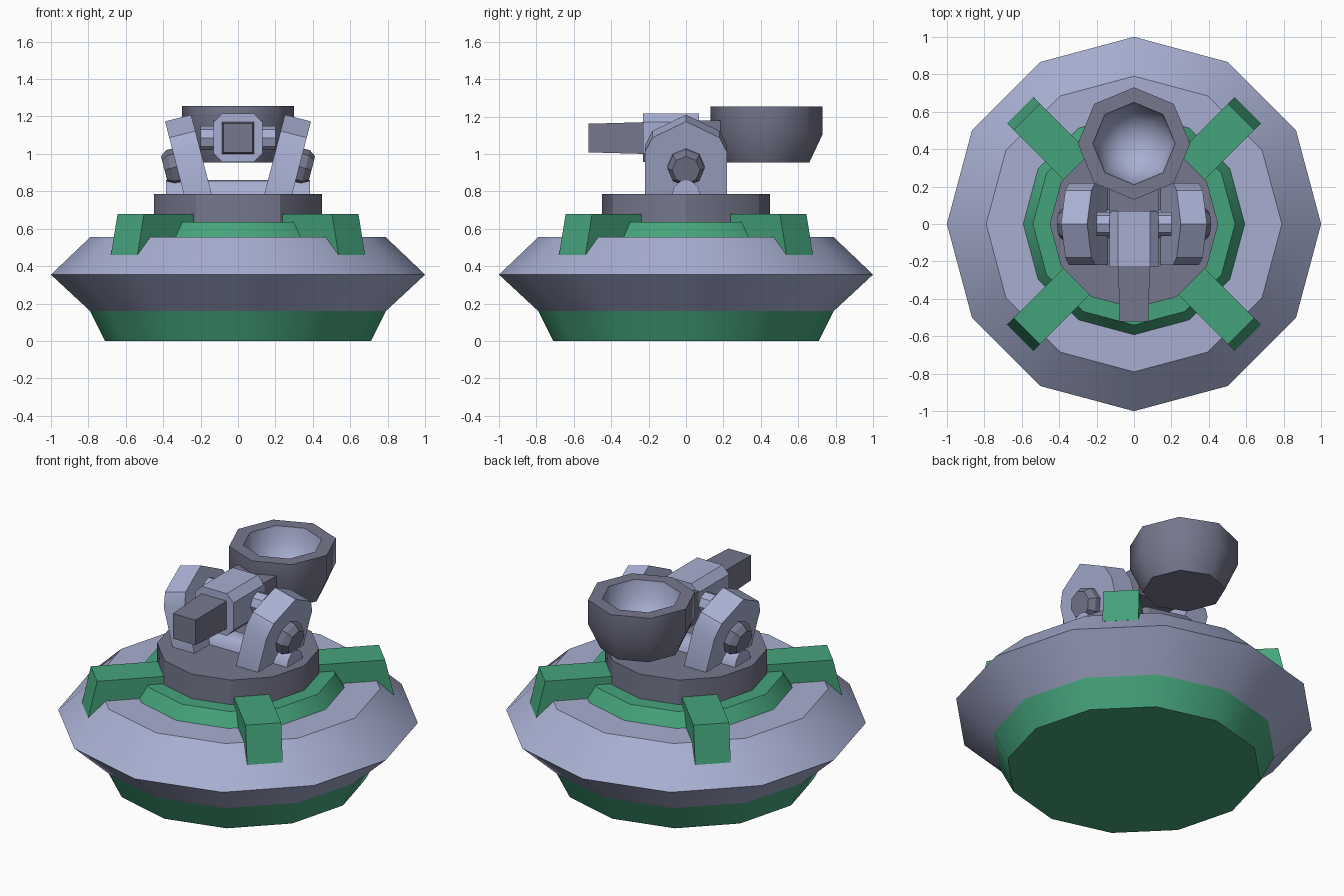
import bpy, bmesh
from math import pi, radians, sin, cos
from mathutils import Matrix, Vector

old = bpy.data.objects.get("Cube")
if old:
    bpy.data.objects.remove(old, do_unlink=True)


def material(name, rgb):
    m = bpy.data.materials.new(name)
    m.use_nodes = True
    m.diffuse_color = (*rgb, 1)
    m.node_tree.nodes["Principled BSDF"].inputs["Base Color"].default_value = (*rgb, 1)
    return m


LIGHT = material("pale blue grey", (0.39, 0.43, 0.64))
DARK = material("slate grey", (0.18, 0.185, 0.265))
GREEN = material("sea green", (0.06, 0.37, 0.20))


def finish(name, bm, mats, matrix=Matrix(), angle=30):
    bmesh.ops.transform(bm, matrix=matrix, verts=bm.verts)
    bmesh.ops.recalc_face_normals(bm, faces=bm.faces)
    mesh = bpy.data.meshes.new(name)
    bm.to_mesh(mesh)
    bm.free()
    for m in mats:
        mesh.materials.append(m)
    ob = bpy.data.objects.new(name, mesh)
    bpy.context.collection.objects.link(ob)
    bpy.ops.object.select_all(action='DESELECT')
    bpy.context.view_layer.objects.active = ob
    ob.select_set(True)
    bpy.ops.object.shade_smooth_by_angle(angle=radians(angle))
    return ob


def lathe(name, profile, sides, mats, bands=None, matrix=Matrix(), angle=30):
    """Turn (radius, height) points about z; bands gives a material per step."""
    bm = bmesh.new()
    rings = [[bm.verts.new((r * sin(2 * pi * i / sides), r * cos(2 * pi * i / sides), z))
              for i in range(sides)] for r, z in profile]
    for k, (a, b) in enumerate(zip(rings, rings[1:])):
        for i in range(sides):
            j = (i + 1) % sides
            f = bm.faces.new((a[i], a[j], b[j], b[i]))
            f.material_index = bands[k] if bands else 0
    bm.faces.new(rings[0])
    cap = bm.faces.new(rings[-1])
    cap.material_index = bands[-1] if bands else 0
    return finish(name, bm, mats, matrix, angle)


def prism(name, outline, axis, lo, hi, mat, matrix=Matrix(), end_scale=1.0):
    """Extrude a 2D outline along x or y; the low end may taper about its centre."""
    bm = bmesh.new()
    c = sum((Vector(p) for p in outline), Vector((0, 0))) / len(outline)

    def ring(d, s):
        pts = [c + (Vector(p) - c) * s for p in outline]
        return [bm.verts.new((d, u, v) if axis == 'x' else (u, d, v)) for u, v in pts]

    a, b = ring(lo, end_scale), ring(hi, 1)
    n = len(a)
    for i in range(n):
        bm.faces.new((a[i], a[(i + 1) % n], b[(i + 1) % n], b[i]))
    bm.faces.new(a)
    bm.faces.new(b)
    return finish(name, bm, [mat], matrix)


def rect(w, z0, z1, c=0.0):
    """Rectangle of half width w, with optional cut corners."""
    if not c:
        return [(-w, z0), (w, z0), (w, z1), (-w, z1)]
    return [(-w + c, z0), (w - c, z0), (w, z0 + c), (w, z1 - c),
            (w - c, z1), (-w + c, z1), (-w, z1 - c), (-w, z0 + c)]


# Saucer base, collar and turntable
lathe("base_foot", [(0.71, 0), (0.79, 0.16)], 12, [GREEN])
lathe("saucer", [(0.79, 0.16), (1, 0.355), (0.79, 0.555)], 12, [LIGHT])
lathe("collar", [(0.595, 0.55), (0.54, 0.635)], 12, [GREEN])
lathe("turntable", [(0.45, 0.6), (0.45, 0.785)], 12, [DARK])

# Four diagonal clamps
clamp = [(0.40, 0.55), (0.70, 0.55), (0.75, 0.46), (0.86, 0.46), (0.81, 0.68), (0.40, 0.68)]
for i in range(4):
    turn = Matrix.Rotation(pi / 4 + i * pi / 2, 4, 'Z')
    bm = bmesh.new()
    face = bm.faces.new([bm.verts.new((r, -0.1, z)) for r, z in clamp])
    ext = bmesh.ops.extrude_face_region(bm, geom=[face])
    moved = [v for v in ext["geom"] if isinstance(v, bmesh.types.BMVert)]
    bmesh.ops.translate(bm, verts=moved, vec=(0, 0.2, 0))
    finish("clamp_%d" % (i + 1), bm, [GREEN], turn)

# Foot bar under the yokes
bar = [(0.075 * cos(a * pi / 6), 0.785 + 0.075 * sin(a * pi / 6)) for a in range(7)]
prism("foot_bar", bar, 'x', -0.385, 0.385, LIGHT)

# Leaning yoke plates with bolts
plate = [(-0.22, -0.04), (0.22, -0.04), (0.22, 0.25), (0.18, 0.33),
         (0, 0.42), (-0.18, 0.33), (-0.22, 0.25)]
for side, label in ((1, "left"), (-1, "right")):
    lean = Matrix.Translation((side * 0.215, 0, 0.785)) @ Matrix.Rotation(side * radians(14.5), 4, 'Y')
    prism(label + "_yoke", plate, 'x', -0.072, 0.072, LIGHT, lean)
    out = lean @ Matrix.Translation((0, 0, 0.17)) @ Matrix.Rotation(side * pi / 2, 4, 'Y')
    lathe(label + "_bolt", [(0.1, 0.05), (0.1, 0.105), (0.075, 0.14)], 8, [DARK], matrix=out, angle=20)

# Throwing arm: socket block, pivot pin, front beam and rear beam
prism("socket_block", rect(0.13, 0.957, 1.215, 0.045), 'y', -0.23, 0.07, LIGHT)
prism("pivot_pin", [(0.065 * cos(a * pi / 4), 1.085 + 0.065 * sin(a * pi / 4)) for a in range(8)],
      'x', -0.2, 0.2, LIGHT)
prism("front_beam", rect(0.085, 1.0, 1.17), 'y', -0.52, -0.22, DARK, end_scale=0.9)
prism("rear_beam", rect(0.13, 0.99, 1.178), 'y', 0.06, 0.2, DARK)

# Cup with a pale hollow
lathe("cup",
      [(0.23, 0.955), (0.3, 1.105), (0.3, 1.255), (0.22, 1.255),
       (0.205, 1.16), (0.15, 1.07), (0.07, 1.02)],
      8, [DARK, LIGHT], [0, 0, 0, 1, 1, 1], Matrix.Translation((0, 0.43, 0)), 50)
